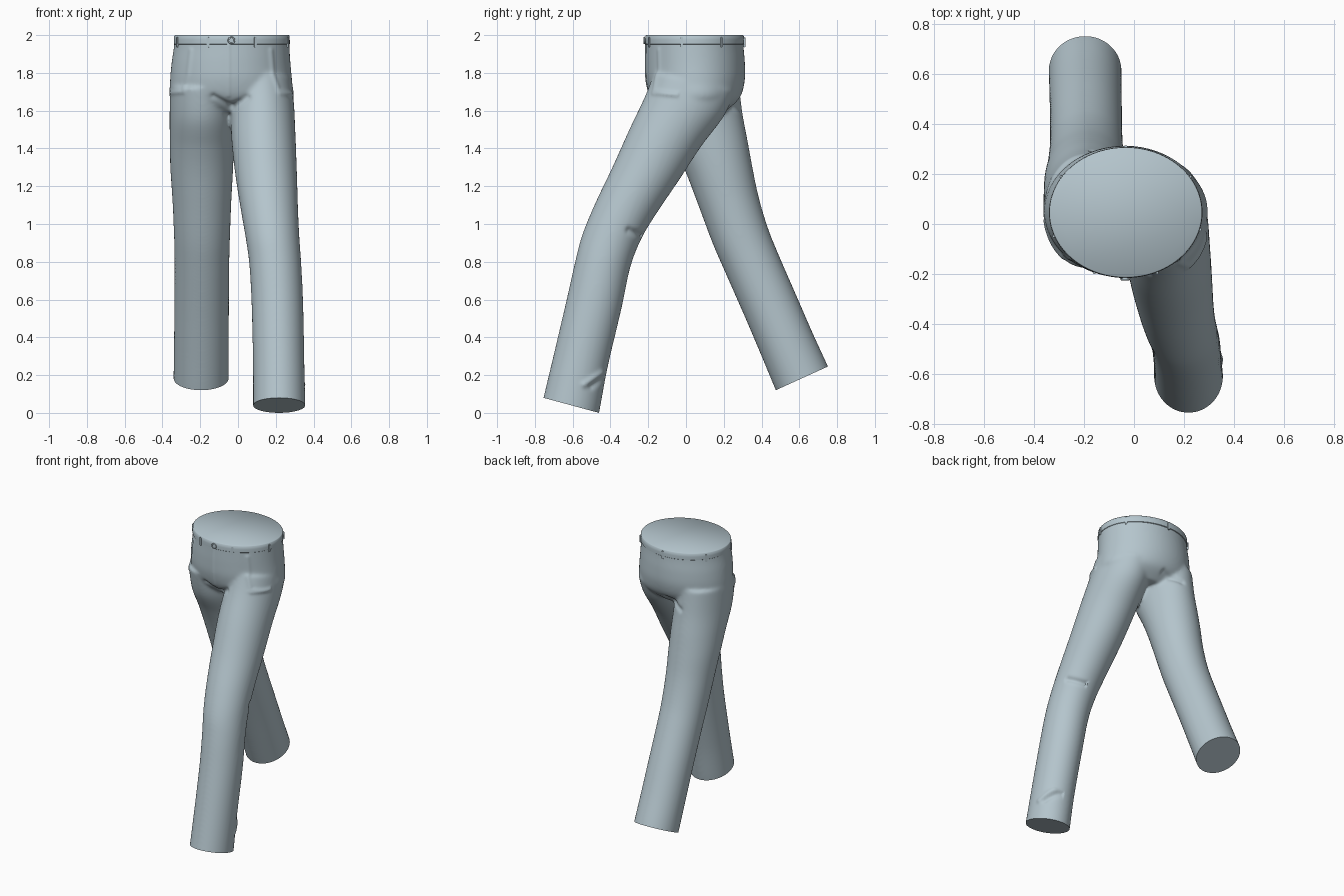
import bpy, bmesh, math
from mathutils import Vector

if "Cube" in bpy.data.objects:
    bpy.data.objects.remove(bpy.data.objects["Cube"])

cloth = bpy.data.materials.new("blue grey cloth")
cloth.diffuse_color = (0.46, 0.56, 0.61, 1)
cloth.use_nodes = True
cloth.node_tree.nodes["Principled BSDF"].inputs["Base Color"].default_value = cloth.diffuse_color

# Rings: front y, front z, back y, back z, min x, max x
SEAT = [(-0.212, 2.06, 0.303, 2.06, -0.333, 0.268), (-0.213, 1.95, 0.304, 1.95, -0.338, 0.272),
        (-0.215, 1.85, 0.312, 1.85, -0.352, 0.278), (-0.21, 1.75, 0.31, 1.75, -0.36, 0.287),
        (-0.18, 1.66, 0.28, 1.66, -0.355, 0.29), (-0.10, 1.59, 0.2, 1.59, -0.26, 0.2)]
FRONT_LEG = [(-0.17, 1.80, 0.26, 1.70, -0.04, 0.285), (-0.215, 1.68, 0.20, 1.57, -0.04, 0.297),
             (-0.30, 1.50, 0.08, 1.41, -0.035, 0.305), (-0.39, 1.30, -0.035, 1.235, -0.015, 0.312),
             (-0.485, 1.10, -0.16, 1.05, 0.015, 0.318), (-0.55, 0.94, -0.237, 0.92, 0.04, 0.325),
             (-0.587, 0.80, -0.295, 0.77, 0.06, 0.335), (-0.632, 0.60, -0.342, 0.55, 0.072, 0.345),
             (-0.70, 0.31, -0.415, 0.24, 0.079, 0.351), (-0.755, 0.08, -0.46, 0.0, 0.08, 0.356),
             (-0.785, -0.04, -0.49, -0.12, 0.08, 0.357)]
BACK_LEG = [(-0.18, 1.72, 0.28, 1.74, -0.36, -0.02), (-0.14, 1.55, 0.30, 1.58, -0.362, -0.02),
            (-0.06, 1.40, 0.328, 1.43, -0.361, -0.022), (0.0, 1.27, 0.35, 1.31, -0.358, -0.026),
            (0.065, 1.10, 0.383, 1.15, -0.347, -0.035), (0.14, 0.90, 0.43, 0.99, -0.339, -0.042),
            (0.205, 0.75, 0.485, 0.85, -0.336, -0.046), (0.315, 0.50, 0.585, 0.62, -0.337, -0.048),
            (0.40, 0.30, 0.672, 0.42, -0.339, -0.049), (0.475, 0.12, 0.752, 0.245, -0.341, -0.05),
            (0.54, -0.03, 0.815, 0.095, -0.341, -0.05)]


def smooth_rows(rows, steps=6):
    """Catmull-Rom interpolation between rings."""
    out = []
    for i in range(len(rows) - 1):
        p = [rows[max(0, min(len(rows) - 1, i + k))] for k in (-1, 0, 1, 2)]
        for s in range(steps):
            t = s / steps
            out.append([0.5 * (2*b + (c-a)*t + (2*a-5*b+4*c-d)*t*t + (3*b-a-3*c+d)*t**3)
                        for a, b, c, d in zip(*p)])
    return out + [rows[-1]]


def loft(bm, rows, n=64):
    rings = []
    for yf, zf, yb, zb, x0, x1 in rows:
        c = Vector(((x0 + x1) / 2, (yf + yb) / 2, (zf + zb) / 2))
        u, v = Vector(((x1 - x0) / 2, 0, 0)), Vector((0, (yb - yf) / 2, (zb - zf) / 2))
        rings.append([bm.verts.new(c + u * math.cos(2*math.pi*k/n) + v * math.sin(2*math.pi*k/n))
                      for k in range(n)])
    for a, b in zip(rings, rings[1:]):
        for k in range(n):
            bm.faces.new((a[k], a[(k+1) % n], b[(k+1) % n], b[k]))
    bm.faces.new(rings[0])
    bm.faces.new(rings[-1][::-1])


def finish(bm, name, angle=40):
    bmesh.ops.recalc_face_normals(bm, faces=bm.faces[:])
    me = bpy.data.meshes.new(name)
    bm.to_mesh(me)
    bm.free()
    me.materials.clear()
    me.materials.append(cloth)
    ob = bpy.data.objects.new(name, me)
    bpy.context.collection.objects.link(ob)
    bpy.ops.object.select_all(action='DESELECT')
    ob.select_set(True)
    bpy.context.view_layer.objects.active = ob
    bpy.ops.object.shade_smooth_by_angle(angle=math.radians(angle))
    return ob


# Seat and legs fused into one garment
bm = bmesh.new()
for rows in (SEAT, FRONT_LEG, BACK_LEG):
    loft(bm, smooth_rows(rows))
rough = finish(bm, "rough trousers")
rm = rough.modifiers.new("fuse", 'REMESH')
rm.mode, rm.voxel_size = 'VOXEL', 0.0085
sm = rough.modifiers.new("soften", 'SMOOTH')
sm.factor, sm.iterations = 0.5, 18
fused = bpy.data.meshes.new_from_object(rough.evaluated_get(bpy.context.evaluated_depsgraph_get()))
bpy.data.objects.remove(rough)
bm = bmesh.new()
bm.from_mesh(fused)
bpy.data.meshes.remove(fused)
bm.normal_update()

# Seams and folds: view axis, direction sign, lowest x, width, depth, points in that view
FRONT, SIDE, BACK = (1, -1), (0, 1), (1, 1)
FOLDS = [
    (FRONT, 0.012, 0.005, [(0.175, 1.92), (0.185, 1.79), (0.215, 1.71), (0.28, 1.69)]),
    (FRONT, 0.012, 0.005, [(-0.25, 1.92), (-0.265, 1.79), (-0.29, 1.70), (-0.35, 1.695)]),
    (FRONT, 0.009, 0.004, [(-0.05, 1.95), (-0.05, 1.68)]),
    (FRONT, 0.016, -0.010, [(-0.035, 1.62), (-0.13, 1.675)]),
    (FRONT, 0.016, -0.010, [(-0.035, 1.62), (0.05, 1.67)]),
    (SIDE, 0.012, 0.005, [(-0.17, 1.69), (-0.05, 1.68)]),
    (SIDE, 0.018, -0.012, [(-0.22, 0.93), (-0.30, 0.965)]),
    (SIDE, 0.016, 0.009, [(-0.54, 0.15), (-0.45, 0.21)]),
    (SIDE, 0.016, -0.008, [(-0.50, 0.14), (-0.43, 0.19)]),
    (BACK, 0.018, -0.010, [(-0.03, 1.64), (-0.16, 1.60)]),
]


def seg_dist(p, a, b):
    ab = b - a
    t = max(0, min(1, (p - a).dot(ab) / ab.length_squared))
    return (p - a - ab * t).length


moves = []
for v in bm.verts:
    push = 0
    for (axis, sign), w, depth, pts in FOLDS:
        if v.normal[axis] * sign < 0.15 or (axis == 0 and v.co.x < 0):
            continue
        if axis == 1 and v.co.z < 1.55:
            continue
        p = Vector((v.co[1 - axis], v.co.z))
        d = min(seg_dist(p, Vector(a), Vector(b)) for a, b in zip(pts, pts[1:]))
        if d < 3 * w:
            push += depth * math.exp(-(d / w) ** 2)
    if push:
        moves.append((v, v.normal * push))
for v, m in moves:
    v.co += m

# Clean cuts at the waist and both hems
CUTS = [((0, 0, 1.965), (0, 0, 1)),
        ((0, -0.46, 0.0), (0, -0.08, -0.295)),
        ((0, 0.475, 0.12), (0, 0.125, -0.275))]
for co, no in CUTS:
    cut = bmesh.ops.bisect_plane(bm, geom=bm.verts[:] + bm.edges[:] + bm.faces[:], dist=1e-5,
                                 plane_co=co, plane_no=Vector(no).normalized(), clear_outer=True)
    rim = [e for e in cut["geom_cut"] if isinstance(e, bmesh.types.BMEdge) and e.is_boundary]
    bmesh.ops.edgeloop_fill(bm, edges=rim)
finish(bm, "trousers", 45)

# Waistband
CX, CY, RX, RY = -0.033, 0.046, 0.305, 0.26
bm = bmesh.new()
loft(bm, [(CY - RY - g, z, CY + RY + g, z, CX - RX - g, CX + RX + g)
          for z, g in ((1.95, -0.002), (1.953, 0.002), (1.975, 0.002), (1.996, 0.0), (2.0, -0.004))], 96)
finish(bm, "waistband", 50)

# Belt loops
for i, deg in enumerate((201, 246, 294, 345, 33, 90, 147)):
    a = math.radians(deg)
    bm = bmesh.new()
    bmesh.ops.create_cube(bm, size=1)
    for v in bm.verts:
        v.co = Vector((v.co.x * 0.009, v.co.y * 0.015, v.co.z * 0.056))
    bmesh.ops.bevel(bm, geom=bm.edges[:], offset=0.003, segments=2, affect='EDGES')
    ob = finish(bm, f"belt_loop_{i + 1}")
    ob.location = (CX + (RX + 0.004) * math.cos(a), CY + (RY + 0.004) * math.sin(a), 1.963)
    ob.rotation_euler.z = math.atan2(math.sin(a) / RY, math.cos(a) / RX)

# Waist button with a raised rim
bm = bmesh.new()
bmesh.ops.create_cone(bm, cap_ends=True, segments=24, radius1=0.014, radius2=0.014, depth=0.01)
finish(bm, "button")
button = bpy.context.object
button.location, button.rotation_euler = (-0.035, CY - RY - 0.003, 1.972), (math.pi / 2, 0, 0)
bpy.ops.mesh.primitive_torus_add(major_radius=0.016, minor_radius=0.004, major_segments=24,
                                 minor_segments=8, location=(-0.035, CY - RY - 0.007, 1.972),
                                 rotation=(math.pi / 2, 0, 0))
rim = bpy.context.object
rim.name = "button_rim"
rim.data.materials.append(cloth)
bpy.ops.object.shade_smooth()
